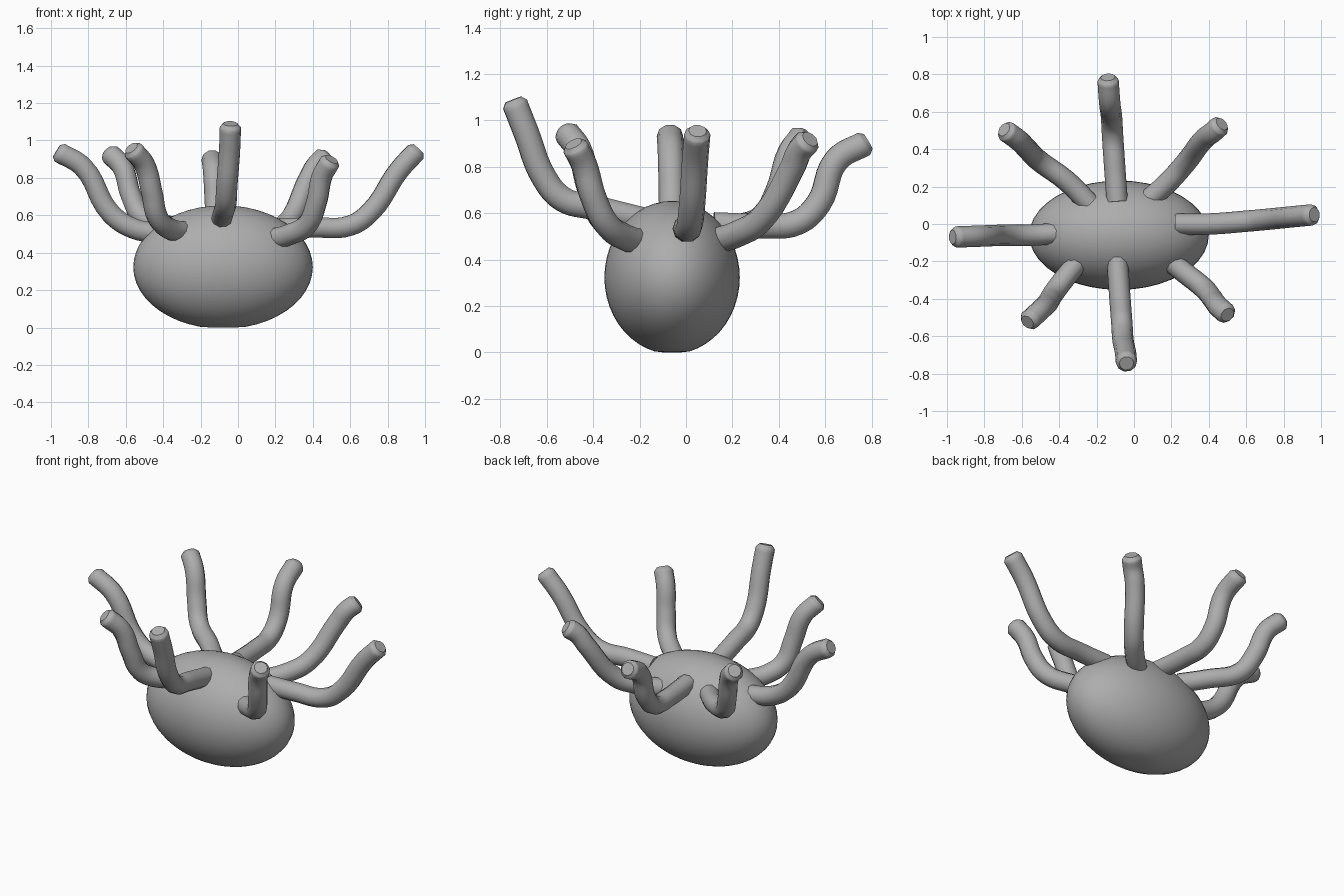
import bpy, bmesh, math
from mathutils import Vector

cube = bpy.data.objects.get("Cube")
if cube:
    bpy.data.objects.remove(cube, do_unlink=True)

grey = bpy.data.materials.new("plain grey")
grey.use_nodes = True
colour = (0.42, 0.42, 0.42, 1)
grey.diffuse_color = colour
grey.node_tree.nodes["Principled BSDF"].inputs["Base Color"].default_value = colour


def finish(obj, angle):
    """Give the active object its material and smooth shading."""
    obj.data.materials.clear()
    obj.data.materials.append(grey)
    bpy.ops.object.shade_smooth_by_angle(angle=math.radians(angle))


# Egg-shaped body with a slightly flattened underside
bpy.ops.mesh.primitive_uv_sphere_add(segments=40, ring_count=24, radius=1)
body = bpy.context.object
body.name = "body"
for v in body.data.vertices:
    x, y, z = v.co
    v.co = (-0.08 + 0.48 * x, -0.06 + 0.292 * y, max(0.0, 0.323 + 0.33 * z))
finish(body, 60)


def arm(name, points, radius=0.057):
    """Bent tube through the points, root first, with a rounded tip."""
    pts = [Vector(p) for p in points]
    tip_dir = (pts[-1] - pts[-2]).normalized()
    pts[-1] -= tip_dir * 0.022
    pts.append(pts[-1] + tip_dir * 0.022)
    curve = bpy.data.curves.new(name, 'CURVE')
    curve.dimensions = '3D'
    curve.bevel_depth = radius
    curve.bevel_resolution = 3
    curve.resolution_u = 6
    curve.use_fill_caps = True
    spline = curve.splines.new('BEZIER')
    spline.bezier_points.add(len(pts) - 1)
    for i, (bp, p) in enumerate(zip(spline.bezier_points, pts)):
        bp.co = p
        bp.handle_left_type = bp.handle_right_type = 'AUTO'
        bp.radius = 0.68 if i == len(pts) - 1 else 1.0
    obj = bpy.data.objects.new(name, curve)
    bpy.context.collection.objects.link(obj)
    bpy.ops.object.select_all(action='DESELECT')
    obj.select_set(True)
    bpy.context.view_layer.objects.active = obj
    bpy.ops.object.convert(target='MESH')
    obj = bpy.context.object
    # Weld the end caps to the tube
    bm = bmesh.new()
    bm.from_mesh(obj.data)
    bmesh.ops.remove_doubles(bm, verts=bm.verts, dist=0.0005)
    bmesh.ops.recalc_face_normals(bm, faces=bm.faces)
    bm.to_mesh(obj.data)
    bm.free()
    finish(obj, 50)


# Eight arms around the top of the body, each rising to its own height
arms = {
    "right_arm": [(-0.40, -0.05, 0.50), (-0.56, -0.06, 0.53), (-0.68, -0.06, 0.61),
                  (-0.83, -0.065, 0.86), (-0.97, -0.07, 0.945)],
    "back_right_arm": [(-0.24, 0.11, 0.52), (-0.36, 0.23, 0.54), (-0.51, 0.34, 0.59),
                       (-0.57, 0.40, 0.70), (-0.62, 0.45, 0.86), (-0.695, 0.505, 0.94)],
    "back_arm": [(-0.09, 0.12, 0.55), (-0.105, 0.33, 0.545), (-0.115, 0.48, 0.56),
                 (-0.12, 0.57, 0.64), (-0.13, 0.65, 0.83), (-0.14, 0.785, 0.91)],
    "back_left_arm": [(0.08, 0.13, 0.48), (0.18, 0.22, 0.51), (0.27, 0.32, 0.57),
                      (0.38, 0.46, 0.80), (0.42, 0.49, 0.87), (0.47, 0.535, 0.92)],
    "left_arm": [(0.22, 0.0, 0.53), (0.40, 0.0, 0.535), (0.60, 0.015, 0.545),
                 (0.71, 0.025, 0.62), (0.86, 0.04, 0.84), (0.965, 0.05, 0.955)],
    "front_left_arm": [(0.17, -0.18, 0.47), (0.27, -0.26, 0.495), (0.37, -0.34, 0.55),
                       (0.42, -0.40, 0.67), (0.45, -0.44, 0.81), (0.50, -0.485, 0.90)],
    "front_arm": [(-0.09, -0.18, 0.57), (-0.075, -0.40, 0.625), (-0.065, -0.53, 0.66),
                  (-0.06, -0.61, 0.75), (-0.045, -0.69, 0.95), (-0.04, -0.745, 1.09)],
    "front_right_arm": [(-0.28, -0.18, 0.51), (-0.37, -0.29, 0.53), (-0.43, -0.37, 0.59),
                        (-0.46, -0.42, 0.72), (-0.50, -0.46, 0.87), (-0.57, -0.525, 0.96)],
}
for name, points in arms.items():
    arm(name, points)
